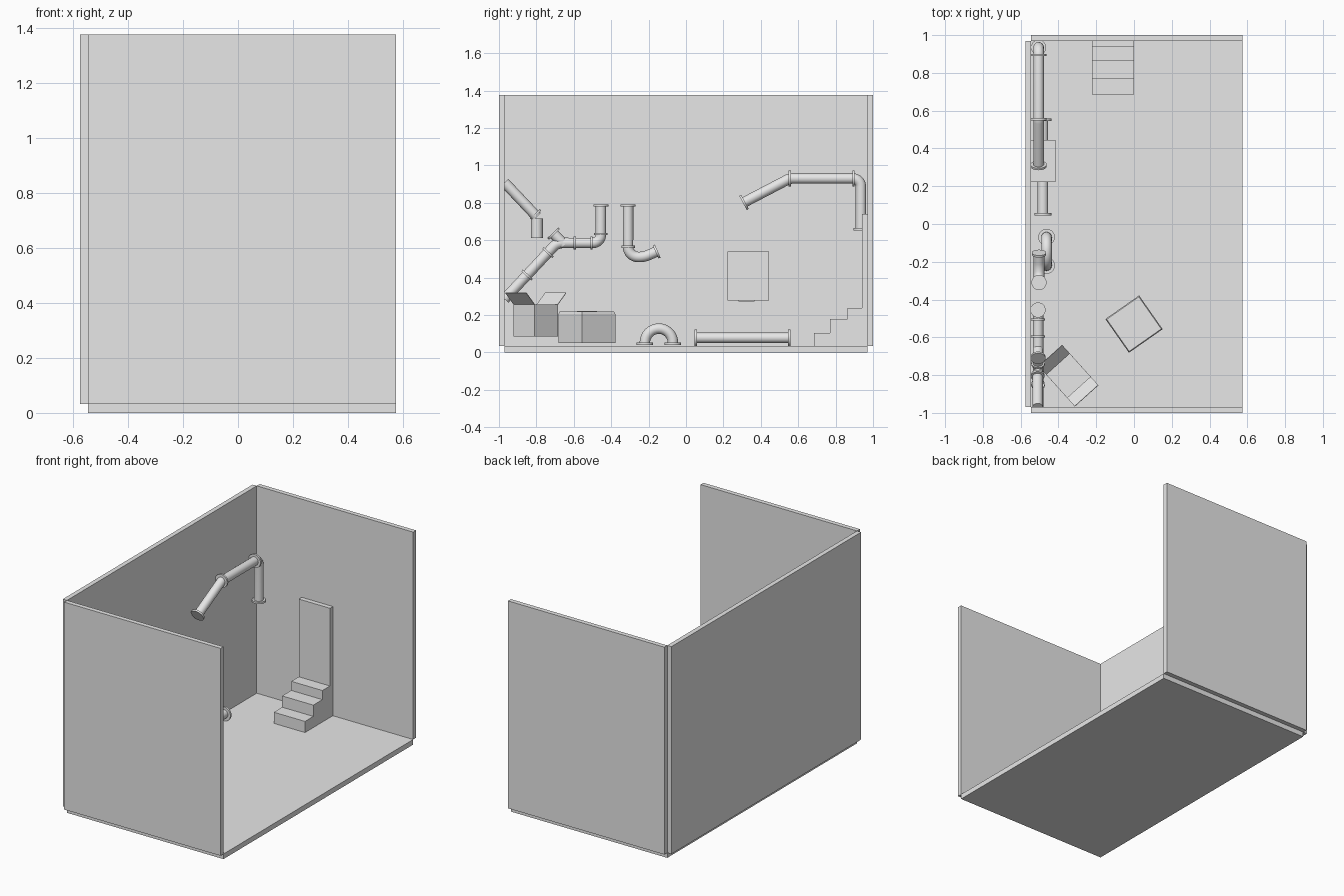
import bpy, bmesh, math
from mathutils import Vector, Matrix

if "Cube" in bpy.data.objects:
    bpy.data.objects.remove(bpy.data.objects["Cube"])

grey = bpy.data.materials.new("plain_grey")
grey.diffuse_color = (0.8, 0.8, 0.8, 1)
grey.use_nodes = True
grey.node_tree.nodes["Principled BSDF"].inputs["Base Color"].default_value = grey.diffuse_color


def mesh_object(name, bm):
    bmesh.ops.recalc_face_normals(bm, faces=bm.faces)
    me = bpy.data.meshes.new(name)
    bm.to_mesh(me)
    bm.free()
    me.materials.append(grey)
    ob = bpy.data.objects.new(name, me)
    bpy.context.collection.objects.link(ob)
    return ob


def box(name, x, y, z):
    """Box from (min, max) ranges."""
    bm = bmesh.new()
    mid = [(a + b) / 2 for a, b in (x, y, z)]
    size = [b - a for a, b in (x, y, z)]
    bmesh.ops.create_cube(bm, size=1, matrix=Matrix.Translation(mid) @ Matrix.Diagonal((*size, 1)))
    return mesh_object(name, bm)


def finish_round(ob):
    bpy.ops.object.select_all(action='DESELECT')
    ob.select_set(True)
    bpy.context.view_layer.objects.active = ob
    if ob.type == 'CURVE':
        bpy.ops.object.convert(target='MESH')
        ob = bpy.context.object
    bpy.ops.object.shade_smooth_by_angle(angle=math.radians(40))


def fillet(path, tangents):
    """Round each inner corner of a path; tangents gives the rounding length."""
    pts = [Vector(p) for p in path]
    out = [pts[0]]
    for i in range(1, len(pts) - 1):
        c, d = pts[i], tangents[i - 1]
        u = (c - pts[i - 1]).normalized()
        v = (pts[i + 1] - c).normalized()
        a = u.angle(v)
        h = d / math.tan(a / 2) * 4 / 3 * math.tan(a / 4)
        p0, p3 = c - u * d, c + v * d
        p1, p2 = p0 + u * h, p3 - v * h
        for k in range(9):
            t = k / 8
            out.append(p0 * (1 - t) ** 3 + p1 * 3 * t * (1 - t) ** 2 + p2 * 3 * t * t * (1 - t) + p3 * t ** 3)
    out.append(pts[-1])
    clean = [out[0]]
    for p in out[1:]:
        if (p - clean[-1]).length > 1e-4:
            clean.append(p)
    return clean


def pipe(name, x, path, tangents=(), flanges=(), r=0.028):
    """Pipe in the plane x, path of (y, z). Flange: (y, z, direction degrees, radius)."""
    pts = fillet([(x, y, z) for y, z in path], tangents)
    cu = bpy.data.curves.new(name, 'CURVE')
    cu.dimensions = '3D'
    cu.bevel_depth = r
    cu.bevel_resolution = 6
    cu.use_fill_caps = True
    cu.materials.append(grey)
    sp = cu.splines.new('POLY')
    sp.points.add(len(pts) - 1)
    for p, co in zip(sp.points, pts):
        p.co = (*co, 1)
    ob = bpy.data.objects.new(name, cu)
    bpy.context.collection.objects.link(ob)
    finish_round(ob)
    if flanges:
        bm = bmesh.new()
        for y, z, deg, rad in flanges:
            a = math.radians(deg)
            turn = Vector((0, math.cos(a), math.sin(a))).to_track_quat('Z', 'Y').to_matrix().to_4x4()
            bmesh.ops.create_cone(bm, cap_ends=True, segments=28, radius1=rad, radius2=rad,
                                  depth=0.012, matrix=Matrix.Translation((x, y, z)) @ turn)
        finish_round(mesh_object(name + "_flanges", bm))


# Room shell
box("floor", (-0.545, 0.575), (-0.97, 0.97), (0, 0.033))
box("left_wall", (-0.575, -0.545), (-0.97, 0.97), (0.033, 1.375))
box("back_wall", (-0.545, 0.575), (0.97, 1.0), (0.033, 1.375))
box("front_wall", (-0.545, 0.575), (-1.0, -0.97), (0.033, 1.375))

# Steps (extruded profile) and door
bm = bmesh.new()
profile = [(0.685, 0.033), (0.685, 0.105), (0.77, 0.105), (0.77, 0.178),
           (0.863, 0.178), (0.863, 0.237), (0.97, 0.237), (0.97, 0.033)]
face = bm.faces.new([bm.verts.new((-0.223, y, z)) for y, z in profile])
ext = bmesh.ops.extrude_face_region(bm, geom=[face])
bmesh.ops.translate(bm, vec=(0.223, 0, 0), verts=[g for g in ext['geom'] if isinstance(g, bmesh.types.BMVert)])
mesh_object("steps", bm)
box("door", (-0.223, 0), (0.94, 0.97), (0.237, 0.74))

# Wall cabinet with a narrow outlet below
box("wall_cabinet", (-0.545, -0.415), (0.222, 0.445), (0.277, 0.54))
box("cabinet_outlet", (-0.52, -0.44), (0.28, 0.365), (0.272, 0.277))

# Pipes
F, C = 0.043, 0.036
pipe("high_pipe", -0.505, [(0.31, 0.802), (0.555, 0.93), (0.935, 0.93), (0.935, 0.655)], (0.015, 0.045),
     [(0.31, 0.802, 28, F), (0.555, 0.93, 0, F), (0.895, 0.93, 0, F), (0.935, 0.658, 90, 0.04)])
pipe("floor_pipe", -0.482, [(0.05, 0.078), (0.555, 0.078)], (),
     [(0.052, 0.078, 0, 0.045), (0.552, 0.078, 0, 0.045)])
pipe("arched_floor_pipe", -0.463, [(-0.22, 0.045), (-0.22, 0.127), (-0.07, 0.127), (-0.07, 0.045)],
     (0.075, 0.075), [(-0.22, 0.046, 90, 0.044), (-0.07, 0.046, 90, 0.044)])
pipe("hooked_pipe", -0.503, [(-0.31, 0.79), (-0.31, 0.51), (-0.225, 0.51), (-0.155, 0.54)], (0.055, 0.025),
     [(-0.31, 0.785, 90, 0.04), (-0.31, 0.565, 90, C), (-0.157, 0.539, 24, 0.038)])
pipe("branched_pipe", -0.508, [(-0.97, 0.285), (-0.69, 0.585), (-0.455, 0.585), (-0.455, 0.79)], (0.03, 0.045),
     [(-0.85, 0.4136, 47, C), (-0.738, 0.5336, 47, C), (-0.595, 0.585, 0, C), (-0.505, 0.585, 0, C),
      (-0.455, 0.633, 90, C), (-0.455, 0.785, 90, 0.04)])
pipe("branch_stub", -0.508, [(-0.65, 0.575), (-0.71, 0.637)], (), [(-0.708, 0.635, 134, 0.04)])
pipe("upper_pipe", -0.51, [(-0.97, 0.908), (-0.797, 0.725)], (), [(-0.803, 0.738, -46, C)])
pipe("upper_pipe_outlet", -0.51, [(-0.797, 0.715), (-0.797, 0.612)], (), (), 0.032)

# Closed carton: straight body, slightly raised top, seam strip
bm = bmesh.new()
h = 0.109
bmesh.ops.create_cube(bm, size=1, matrix=Matrix.Translation((0, 0, 0.128)) @ Matrix.Diagonal((2 * h, 2 * h, 0.154, 1)))
bm.faces.ensure_lookup_table()
top = max(bm.faces, key=lambda f: f.calc_center_median().z)
new = bmesh.ops.extrude_face_region(bm, geom=[top])['geom']
bmesh.ops.delete(bm, geom=[top], context='FACES_ONLY')
for v in [g for g in new if isinstance(g, bmesh.types.BMVert)]:
    v.co = Vector((v.co.x * 0.95, v.co.y * 0.95, 0.219))
bmesh.ops.create_cube(bm, size=1, matrix=Matrix.Translation((0, 0, 0.22)) @ Matrix.Diagonal((0.165, 0.016, 0.004, 1)))
carton = mesh_object("closed_carton", bm)
carton.location = (0, -0.53, 0)
carton.rotation_euler.z = math.radians(35)

# Open carton: thin walls, no lid, two raised flaps
bm = bmesh.new()
s, low, high = 0.084, 0.086, 0.255
bmesh.ops.create_cube(bm, size=1, matrix=Matrix.Translation((0, 0, (low + high) / 2)) @
                      Matrix.Diagonal((2 * s, 2 * s, high - low, 1)))
top = max(bm.faces, key=lambda f: f.calc_center_median().z)
bmesh.ops.recalc_face_normals(bm, faces=bm.faces)
bmesh.ops.delete(bm, geom=[top], context='FACES_ONLY')
open_carton = mesh_object("open_carton", bm)
bm = bmesh.new()
for side in (-1, 1):
    bm.faces.new([bm.verts.new(c) for c in ((side * s, -s, high), (side * s, s, high),
                 (side * (s + 0.06), s, high + 0.062), (side * (s + 0.06), -s, high + 0.062))])
flaps = mesh_object("carton_flaps", bm)
for ob in (open_carton, flaps):
    ob.location = (-0.347, -0.803, 0)
    ob.rotation_euler.z = math.radians(-48)
    mod = ob.modifiers.new("thickness", 'SOLIDIFY')
    mod.thickness = 0.003
